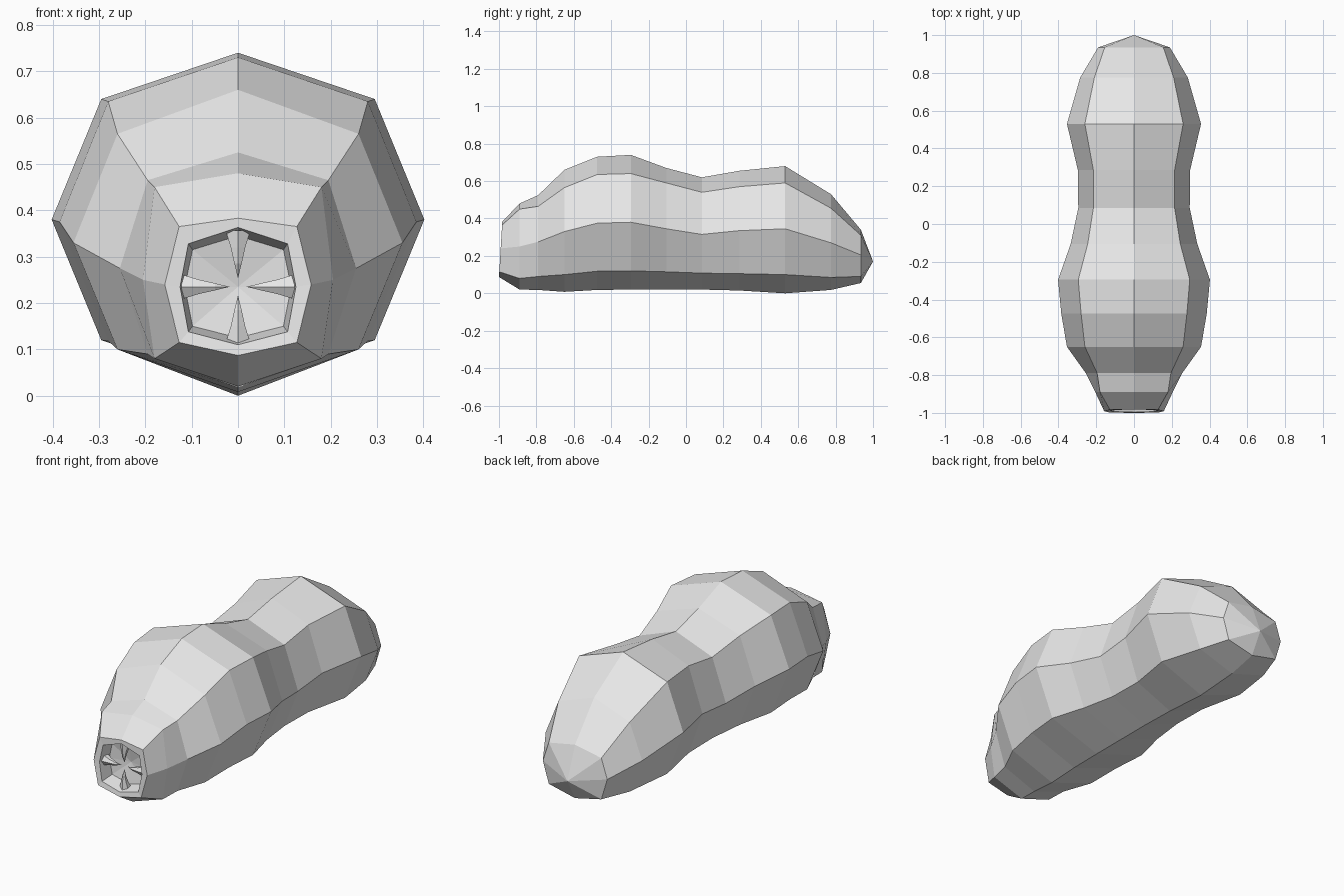
import bpy
import bmesh
import math
from mathutils import Vector

cube = bpy.data.objects.get("Cube")
if cube:
    bpy.data.objects.remove(cube, do_unlink=True)

grey = bpy.data.materials.new("plain grey")
grey.use_nodes = True
grey.diffuse_color = (0.8, 0.8, 0.8, 1)
grey.node_tree.nodes["Principled BSDF"].inputs["Base Color"].default_value = (0.8, 0.8, 0.8, 1)


def finish(bm, name):
    bmesh.ops.recalc_face_normals(bm, faces=bm.faces[:])
    mesh = bpy.data.meshes.new(name)
    bm.to_mesh(mesh)
    bm.free()
    mesh.materials.append(grey)
    obj = bpy.data.objects.new(name, mesh)
    bpy.context.collection.objects.link(obj)
    return obj


def octagon(y, top, sx, sz, wx, wz, lz, bottom, slant=0.0):
    """Eight-sided mirrored section: top, shoulder, side, low corner, bottom."""
    half = [(sx, sz), (wx, wz), (sx, lz)]
    pts = [(0, top)] + half + [(0, bottom)] + [(-x, z) for x, z in reversed(half)]
    return [(x, y + slant * (z - bottom), z) for x, z in pts]


def bridge(bm, a, b):
    n = len(a)
    for i in range(n):
        j = (i + 1) % n
        bm.faces.new((a[i], a[j], b[j], b[i]))


def fan(bm, ring, point):
    tip = bm.verts.new(point)
    for i in range(len(ring)):
        bm.faces.new((ring[i], ring[(i + 1) % len(ring)], tip))


# Body sections: y, top z, shoulder x, shoulder z, side x, side z, low z, bottom z
sections = [
    (-0.89, 0.480, 0.180, 0.450, 0.205, 0.250, 0.080, 0.020),
    (-0.79, 0.525, 0.195, 0.465, 0.255, 0.275, 0.090, 0.018),
    (-0.65, 0.660, 0.260, 0.565, 0.355, 0.330, 0.100, 0.008),
    (-0.475, 0.730, 0.280, 0.635, 0.385, 0.375, 0.118, 0.018),
    (-0.295, 0.740, 0.295, 0.640, 0.402, 0.380, 0.120, 0.020),
    (-0.105, 0.670, 0.245, 0.590, 0.335, 0.345, 0.115, 0.020),
    (0.085, 0.620, 0.215, 0.540, 0.295, 0.315, 0.108, 0.020),
    (0.285, 0.655, 0.215, 0.570, 0.297, 0.335, 0.105, 0.015),
    (0.53, 0.680, 0.260, 0.590, 0.355, 0.345, 0.100, 0.000),
    (0.775, 0.530, 0.210, 0.455, 0.285, 0.270, 0.085, 0.018),
    (0.935, 0.340, 0.155, 0.310, 0.190, 0.205, 0.090, 0.055),
]

# Mouth lip and cavity, from the inside out
mouth = [
    octagon(-0.92, 0.345, 0.098, 0.315, 0.115, 0.235, 0.150, 0.125),
    octagon(-0.995, 0.363, 0.107, 0.328, 0.125, 0.235, 0.138, 0.110, 0.05),
    octagon(-1.0, 0.383, 0.127, 0.365, 0.158, 0.240, 0.115, 0.087, 0.06),
]

bm = bmesh.new()
rings = [[bm.verts.new(p) for p in r] for r in mouth + [octagon(*s) for s in sections]]
for a, b in zip(rings, rings[1:]):
    bridge(bm, a, b)
fan(bm, rings[0], (0, -0.90, 0.235))
fan(bm, rings[-1], (0, 1.0, 0.17))
finish(bm, "body")

# Four fangs pointing from the cavity wall to the middle of the mouth
fang_profile = [(0.122, 0.031, -0.945), (0.085, 0.018, -0.955), (0.05, 0.009, -0.96)]
for k, name in enumerate(("left", "upper", "right", "lower")):
    angle = k * math.pi / 2
    out = Vector((math.cos(angle), 0, math.sin(angle)))
    side = Vector((-out.z, 0, out.x))
    centre = Vector((0, 0, 0.235))
    bm = bmesh.new()
    rings = []
    for r, w, y in fang_profile:
        mid = centre + out * r + Vector((0, y, 0))
        rings.append([bm.verts.new(mid + side * (w * math.cos(t)) + Vector((0, w * math.sin(t), 0)))
                      for t in [math.pi / 6 + i * math.pi / 3 for i in range(6)]])
    for a, b in zip(rings, rings[1:]):
        bridge(bm, a, b)
    bm.faces.new(rings[0])
    fan(bm, rings[-1], centre + out * 0.018 + Vector((0, -0.955, 0)))
    finish(bm, name + "_fang")
